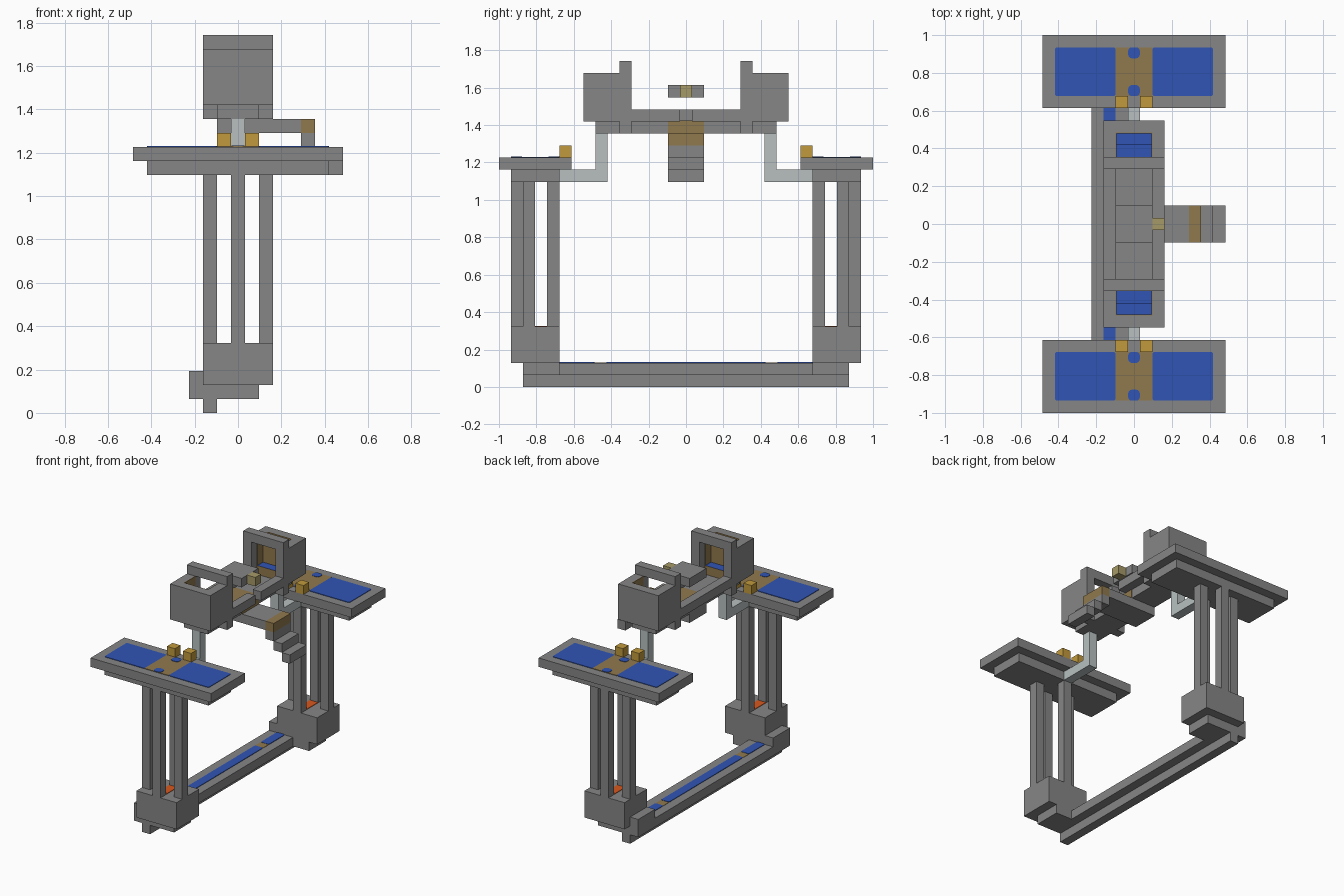
import bpy
import bmesh
from mathutils import Matrix, Vector

cube = bpy.data.objects.get("Cube")
if cube:
    bpy.data.objects.remove(cube, do_unlink=True)

U = 2 / 31      # size of one building block
T = 0.06        # thickness of painted plates, in blocks


def material(name, r, g, b):
    m = bpy.data.materials.new(name)
    m.use_nodes = True
    m.diffuse_color = (r, g, b, 1)
    m.node_tree.nodes["Principled BSDF"].inputs["Base Color"].default_value = (r, g, b, 1)
    return m


GRAY = material("stone gray", .24, .24, .24)
LIGHT = material("light gray", .48, .53, .53)
BLUE = material("blue", .03, .09, .46)
BROWN = material("brown", .28, .19, .075)
GOLD = material("gold", .53, .32, .045)
KHAKI = material("khaki", .38, .32, .14)
ORANGE = material("orange", .68, .1, .013)


def part(name, mat, *boxes, top=None, rounding=0):
    """One object made of boxes, each given as (x range, y range, z range)."""
    bm = bmesh.new()
    for ranges in boxes:
        lo = Vector([r[0] for r in ranges]) * U
        hi = Vector([r[1] for r in ranges]) * U
        place = Matrix.Translation((lo + hi) / 2) @ Matrix.Diagonal((*(hi - lo), 1))
        bmesh.ops.create_cube(bm, size=1, matrix=place)
    if rounding:
        upright = [e for e in bm.edges
                   if abs(e.verts[0].co.z - e.verts[1].co.z) > T * U / 2]
        bmesh.ops.bevel(bm, geom=upright, offset=rounding * U, segments=3,
                        profile=.5, affect='EDGES')
    bm.normal_update()
    if top:
        for f in bm.faces:
            f.material_index = int(f.normal.z > .9)
    mesh = bpy.data.meshes.new(name)
    bm.to_mesh(mesh)
    bm.free()
    mesh.materials.append(mat)
    if top:
        mesh.materials.append(top)
    obj = bpy.data.objects.new(name, mesh)
    bpy.context.collection.objects.link(obj)
    return obj


def span(c, half=.5):
    return (c - half, c + half)


def plate(z, thick=T):
    return (z, z + thick)


MID = span(0)        # one block wide
WIDE = span(0, 1.5)  # three blocks wide
FULL = span(0, 2.5)  # five blocks wide

# Ground rail with keel and painted channel
part("rail_keel", GRAY, (span(-2), span(0, 13.5), (0, 1)))
part("rail", GRAY, ((-3.5, -.5), span(0, 10.5), (1, 2)))
part("rail_channel", BLUE, (span(-2), span(0, 6.6), plate(2)), rounding=.2)

# Carriage deck, side rails and floor
part("carriage_keel", GRAY, (WIDE, span(0, 7.5), (21, 22)))
part("carriage_side_rails", GRAY,
     ((-2.5, -1.5), span(0, 4.5), (22, 23)),
     ((1.5, 2.5), (-4.5, -.5), (22, 23)),
     ((1.5, 2.5), (.5, 4.5), (22, 23)))
part("carriage_floor_patch", BROWN, (WIDE, WIDE, plate(22)))
part("doorway_panel", BROWN, ((1.5, 1.5 + T), WIDE, (21, 22)))
part("canopy", GRAY, (WIDE, WIDE, (24, 25)))
part("lamp", KHAKI, (span(2), MID, (24, 25)))

# Boarding bridge and descending steps
part("bridge", GRAY, ((-1.5, 4.5), WIDE, (20, 21)))
part("bridge_end", BROWN, (span(5), WIDE, (20, 21)))
part("steps", GRAY, *[(span(5 + i), WIDE, (19 - i, 20 - i)) for i in range(3)])

for s, side in ((-1, "front"), (1, "back")):
    def y(a, b):
        return tuple(sorted((s * a, s * b)))

    # Tower foot and posts
    part(side + "_rail_end", GRAY,
         ((-3.5, 1.5), y(10.5, 13.5), (1, 2)),
         ((-3.5, -2.5), y(10.5, 13.5), (2, 3)))
    part(side + "_rail_patch", BLUE, (span(-2), y(7.6, 10.5), plate(2)), rounding=.2)
    part(side + "_rail_mark", BROWN, (span(-2), y(6.6, 7.6), plate(2, T / 2)))
    part(side + "_foot", GRAY, (FULL, y(10.5, 14.5), (2, 5)))
    part(side + "_foot_glow", ORANGE, (MID, y(11.5, 13.5), plate(5)))
    part(side + "_posts", GRAY,
         *[(span(px), y(py - .5, py + .5), (5, 17))
           for px, py in ((-2, 13), (2, 13), (0, 14), (0, 11))])

    # Platform with painted pools and path
    part(side + "_platform", GRAY,
         (span(0, 6.5), y(10.5, 14.5), (17, 18)),
         (span(0, 7.5), y(9.5, 15.5), (18, 19)))
    part(side + "_path", BROWN, (WIDE, y(10.5, 14.5), plate(19)))
    part(side + "_pools", BLUE,
         *[(span(px, 2.5), y(10.5, 14.5), plate(19)) for px in (-4, 4)], rounding=.2)
    part(side + "_path_dots", BLUE,
         *[(span(0, .48), yr, plate(19, T * 1.6))
           for yr in (y(10.5, 11.4), y(13.6, 14.5))], rounding=.3)
    part(side + "_bollards", GOLD,
         *[(span(px), y(9.5, 10.5), (19, 20)) for px in (-1, 1)])

    # Bracket holding the carriage
    part(side + "_bracket", LIGHT,
         (MID, y(6.5, 10.5), (17, 18)),
         (MID, y(6.5, 7.5), (18, 21)))

    # Cabin: crosspiece, walls, lintel, lining and seat
    part(side + "_crosspiece", GRAY, (FULL, y(4.5, 5.5), (21, 22)))
    part(side + "_cabin", GRAY,
         ((-2.5, -1.5), y(4.5, 8.5), (22, 26)),
         ((1.5, 2.5), y(4.5, 8.5), (22, 26)),
         (WIDE, y(7.5, 8.5), (22, 26)),
         (FULL, y(4.5, 5.5), (26, 27)))
    part(side + "_cabin_lining", BROWN,
         ((-1.5, -1.5 + T), y(5.5, 7.5), (22, 26)),
         ((1.5 - T, 1.5), y(5.5, 7.5), (22, 26)),
         (WIDE, y(7.5 - T, 7.5), (25, 26)))
    part(side + "_seat", BROWN,
         (WIDE, y(5.5, 6.5), (22, 23)),
         (WIDE, y(6.5, 7.5), (22, 25)), top=BLUE)
